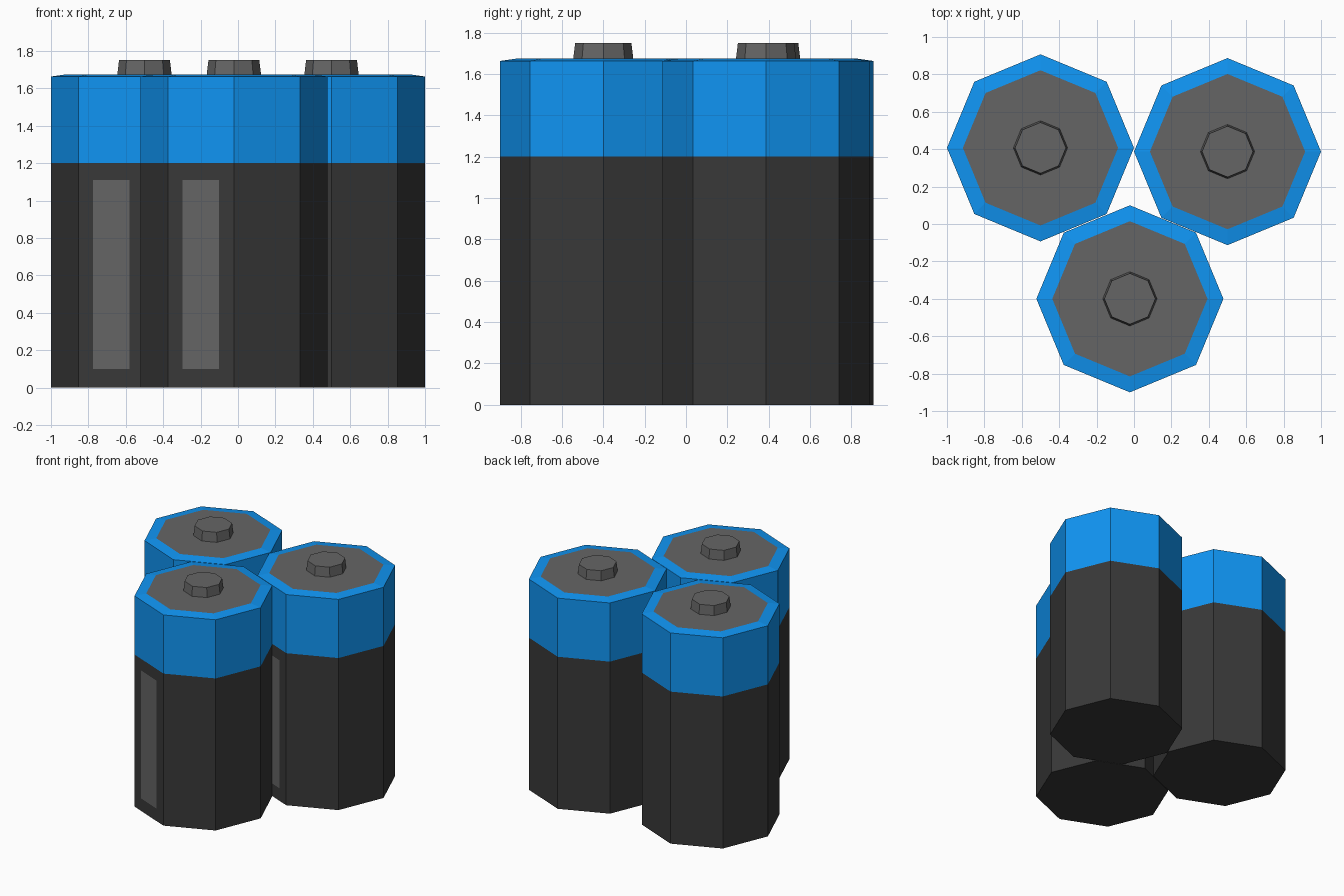
import bpy, bmesh
from math import pi, cos, sin

if "Cube" in bpy.data.objects:
    bpy.data.objects.remove(bpy.data.objects["Cube"])

def material(name, rgb):
    m = bpy.data.materials.new(name)
    m.diffuse_color = (*rgb, 1)
    m.use_nodes = True
    m.node_tree.nodes["Principled BSDF"].inputs["Base Color"].default_value = m.diffuse_color
    return m

DARK = material("dark_grey", (0.04, 0.04, 0.04))
GREY = material("mid_grey", (0.13, 0.13, 0.13))
BLUE = material("blue", (0.005, 0.30, 0.90))
SIDES, RADIUS = 8, 0.5

def mesh_from(bm, name, mat):
    me = bpy.data.meshes.new(name)
    bm.to_mesh(me)
    bm.free()
    me.materials.append(mat)
    return me

def lathe(name, profile, mat, bottom=False, top=False):
    """Octagonal rings from (radius, z) pairs, optionally capped."""
    bm = bmesh.new()
    rings = [[bm.verts.new((r * cos(2 * pi * i / SIDES), r * sin(2 * pi * i / SIDES), z))
              for i in range(SIDES)] for r, z in profile]
    for a, b in zip(rings, rings[1:]):
        for i in range(SIDES):
            j = (i + 1) % SIDES
            bm.faces.new((a[i], a[j], b[j], b[i]))
    if bottom:
        bm.faces.new(rings[0][::-1])
    if top:
        bm.faces.new(rings[-1])
    return mesh_from(bm, name, mat)

def stripe(name, angle, width, z0, z1):
    """Flat label lying just proud of one side face."""
    d = RADIUS * cos(pi / SIDES) + 0.002
    bm = bmesh.new()
    corners = [(-width / 2, z0), (width / 2, z0), (width / 2, z1), (-width / 2, z1)]
    bm.faces.new([bm.verts.new((d * cos(angle) - s * sin(angle),
                                d * sin(angle) + s * cos(angle), z)) for s, z in corners])
    return mesh_from(bm, name, GREY)

parts = [
    # dark lower casing
    lathe("lower_casing", [(RADIUS, 0), (RADIUS, 1.2)], DARK, bottom=True),
    # blue upper band with its sloping rim
    lathe("upper_band", [(RADIUS, 1.2), (RADIUS, 1.663), (0.415, 1.675)], BLUE),
    # grey end plate
    lathe("end_plate", [(0.415, 1.675)], GREY, top=True),
    # raised terminal
    lathe("terminal", [(0.145, 1.675), (0.136, 1.75)], GREY, top=True),
    # label stripe on the front-left side
    stripe("label_stripe", -5 * pi / 8, 0.211, 0.10, 1.11),
]

# three cells sharing the same part meshes
cells = {"left": (-0.5, 0.407), "right": (0.5, 0.387), "front": (-0.022, -0.4)}
for cell, (x, y) in cells.items():
    for me in parts:
        ob = bpy.data.objects.new(f"{cell}_{me.name}", me)
        ob.location = (x, y, 0)
        bpy.context.collection.objects.link(ob)
